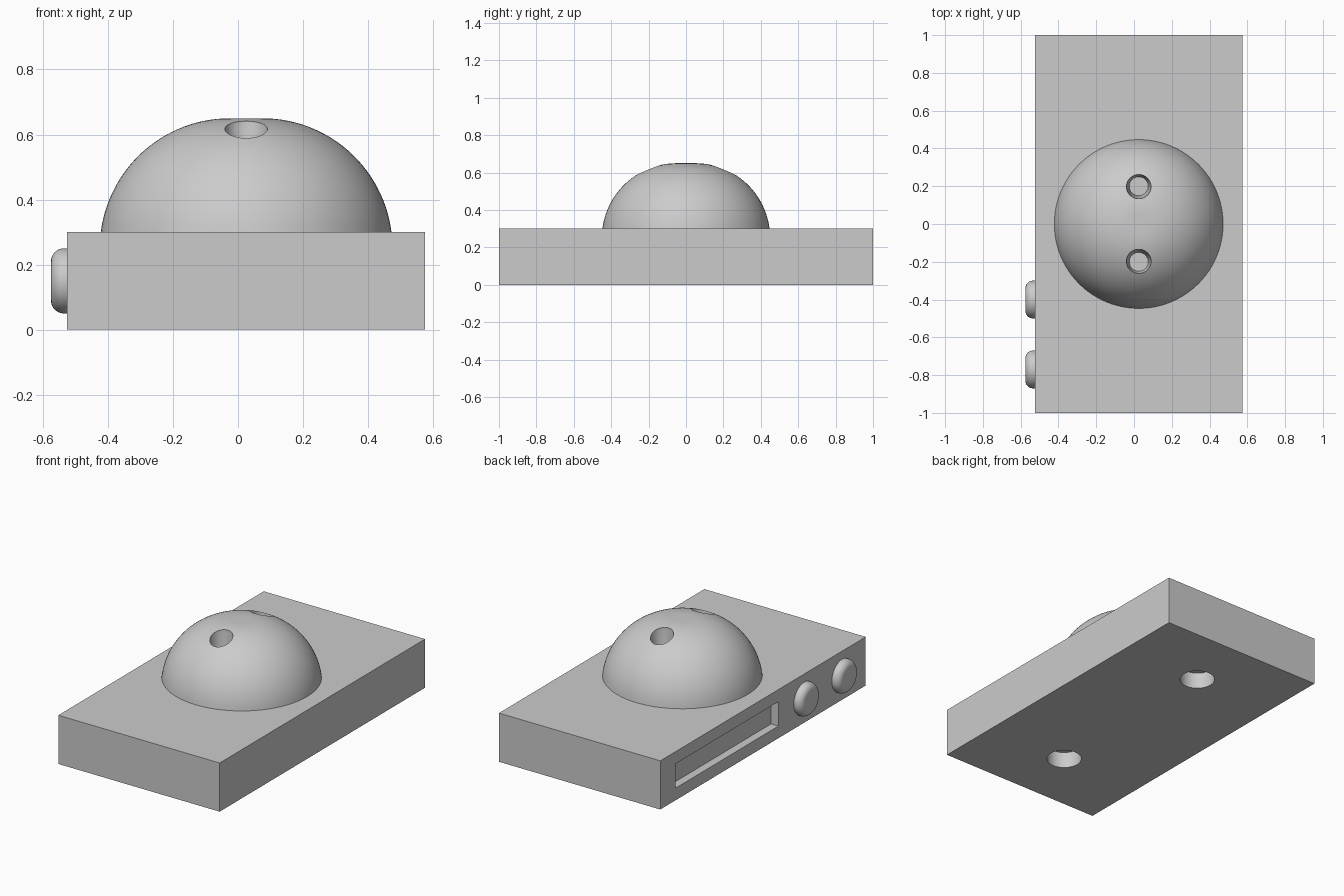
import bpy, math
from math import sin, cos, pi
from mathutils import Vector, Matrix

cube = bpy.data.objects.get("Cube")
if cube:
    bpy.data.objects.remove(cube, do_unlink=True)

grey = bpy.data.materials.new("light grey")
grey.use_nodes = True
grey.diffuse_color = (0.6, 0.6, 0.6, 1)
grey.node_tree.nodes["Principled BSDF"].inputs["Base Color"].default_value = (0.6, 0.6, 0.6, 1)

CX = 0.025  # centre line of the plate


def make(name, verts, faces):
    mesh = bpy.data.meshes.new(name)
    mesh.from_pydata(verts, [], faces)
    mesh.materials.append(grey)
    obj = bpy.data.objects.new(name, mesh)
    bpy.context.collection.objects.link(obj)
    return obj


def box(name, low, high):
    verts = [(x, y, z) for x in (low[0], high[0]) for y in (low[1], high[1]) for z in (low[2], high[2])]
    faces = [(0, 1, 3, 2), (4, 6, 7, 5), (0, 4, 5, 1), (2, 3, 7, 6), (0, 2, 6, 4), (1, 5, 7, 3)]
    return make(name, verts, faces)


def turned(name, profile, place, sides=64):
    """Closed solid turned about local z from (radius, height) points, bottom to top."""
    verts = [place @ Vector((r * cos(2 * pi * i / sides), r * sin(2 * pi * i / sides), h))
             for r, h in profile for i in range(sides)]
    faces = [(k * sides + i, k * sides + (i + 1) % sides,
              (k + 1) * sides + (i + 1) % sides, (k + 1) * sides + i)
             for k in range(len(profile) - 1) for i in range(sides)]
    last = (len(profile) - 1) * sides
    faces += [tuple(reversed(range(sides))), tuple(range(last, last + sides))]
    return make(name, verts, faces)


def fillet(radius, height, start, steps):
    """Quarter-round profile that ends flat at height 0 + centre + radius."""
    flat, centre = radius
    return [(flat + height * cos(a), centre + height * sin(a))
            for a in (start + (pi / 2 - start) * i / steps for i in range(steps + 1))]


def select(obj):
    bpy.ops.object.select_all(action='DESELECT')
    obj.select_set(True)
    bpy.context.view_layer.objects.active = obj


def cut(obj, cutters):
    for cutter in cutters:
        cutter.hide_render = True
        mod = obj.modifiers.new("cut", 'BOOLEAN')
        mod.operation = 'DIFFERENCE'
        mod.solver = 'EXACT'
        mod.object = cutter
        select(obj)
        bpy.ops.object.modifier_apply(modifier=mod.name)
        bpy.data.objects.remove(cutter, do_unlink=True)


def smooth(obj):
    select(obj)
    bpy.ops.object.shade_smooth_by_angle(angle=math.radians(30))


# Base plate with a side slot and two blind holes underneath
plate = box("base_plate", (-0.525, -1, 0), (0.575, 1, 0.3))
cutters = [box("slot_cutter", (-0.7, -0.15, 0.075), (-0.475, 0.85, 0.225))]
for y in (-0.6, 0.6):
    cutters.append(turned("foot_hole_cutter", [(0.1, -0.1), (0.1, 0.1)],
                          Matrix.Translation((CX, y, 0))))
cut(plate, cutters)
smooth(plate)

# Rounded dome with two tapered holes
dome = turned("dome", fillet((0.05, 0.25), 0.4, math.asin(0.125), 28),
              Matrix.Translation((CX, 0, 0)), 96)
cut(dome, [turned("dome_hole_cutter", [(0.05, 0.5), (0.066, 0.62), (0.066, 0.8)],
                  Matrix.Translation((CX, y, 0)), 48) for y in (-0.2, 0.2)])
smooth(dome)

# Two rounded buttons on the slotted side
for label, y in (("front", -0.77), ("rear", -0.4)):
    place = Matrix.Translation((-0.525, y, 0.15)) @ Matrix.Rotation(-pi / 2, 4, 'Y')
    button = turned(label + "_button", [(0.1, 0)] + fillet((0.06, 0.01), 0.04, 0, 10), place)
    smooth(button)
